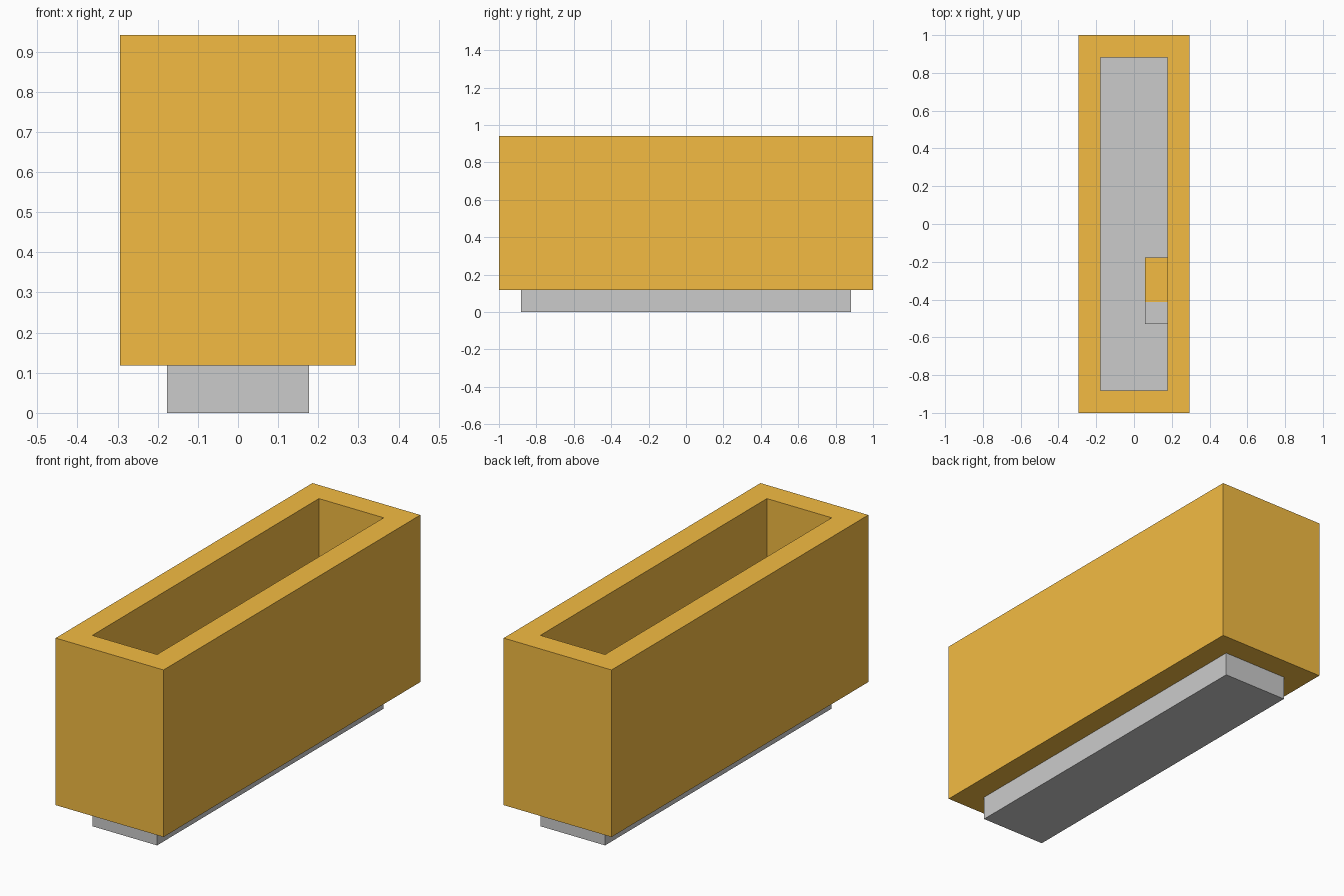
import bpy, bmesh

if "Cube" in bpy.data.objects:
    bpy.data.objects.remove(bpy.data.objects["Cube"])

U = 2 / 17  # one block unit

orange = bpy.data.materials.new("orange")
orange.diffuse_color = (0.9, 0.5, 0.055, 1)
orange.use_nodes = True
orange.node_tree.nodes["Principled BSDF"].inputs["Base Color"].default_value = orange.diffuse_color


def finish(name, bm, mat=None):
    bmesh.ops.recalc_face_normals(bm, faces=bm.faces)
    mesh = bpy.data.meshes.new(name)
    bm.to_mesh(mesh)
    bm.free()
    if mat:
        mesh.materials.append(mat)
    obj = bpy.data.objects.new(name, mesh)
    bpy.context.collection.objects.link(obj)
    return obj


def box(name, x, y, z, mat=None):
    """Box from (min, max) ranges in block units."""
    bm = bmesh.new()
    bmesh.ops.create_cube(bm, size=1)
    for v in bm.verts:
        for i, (lo, hi) in enumerate((x, y, z)):
            v.co[i] = (hi if v.co[i] > 0 else lo) * U
    return finish(name, bm, mat)


def rect_ring(name, outer, inner, z, mat):
    """Open rectangular wall ring from half sizes in block units."""
    bm = bmesh.new()

    def loop(half, h):
        return [bm.verts.new((sx * half[0] * U, sy * half[1] * U, h * U))
                for sx, sy in ((-1, -1), (1, -1), (1, 1), (-1, 1))]

    # outer bottom, outer top, inner top, inner bottom
    loops = [loop(outer, z[0]), loop(outer, z[1]), loop(inner, z[1]), loop(inner, z[0])]
    for a, b in zip(loops, loops[1:] + loops[:1]):
        for i in range(4):
            j = (i + 1) % 4
            bm.faces.new((a[i], a[j], b[j], b[i]))
    return finish(name, bm, mat)


# Grey floor slab below the walls
box("base_floor", (-1.5, 1.5), (-7.5, 7.5), (0, 1))

# Orange walls, open at the top
rect_ring("outer_walls", (2.5, 8.5), (1.5, 7.5), (1, 8), orange)

# Small blocks inside, against the right wall
box("inner_block", (0.5, 1.5), (-3.5, -1.5), (1, 2), orange)
box("inner_step", (0.5, 1.5), (-4.5, -3.5), (1, 2))
